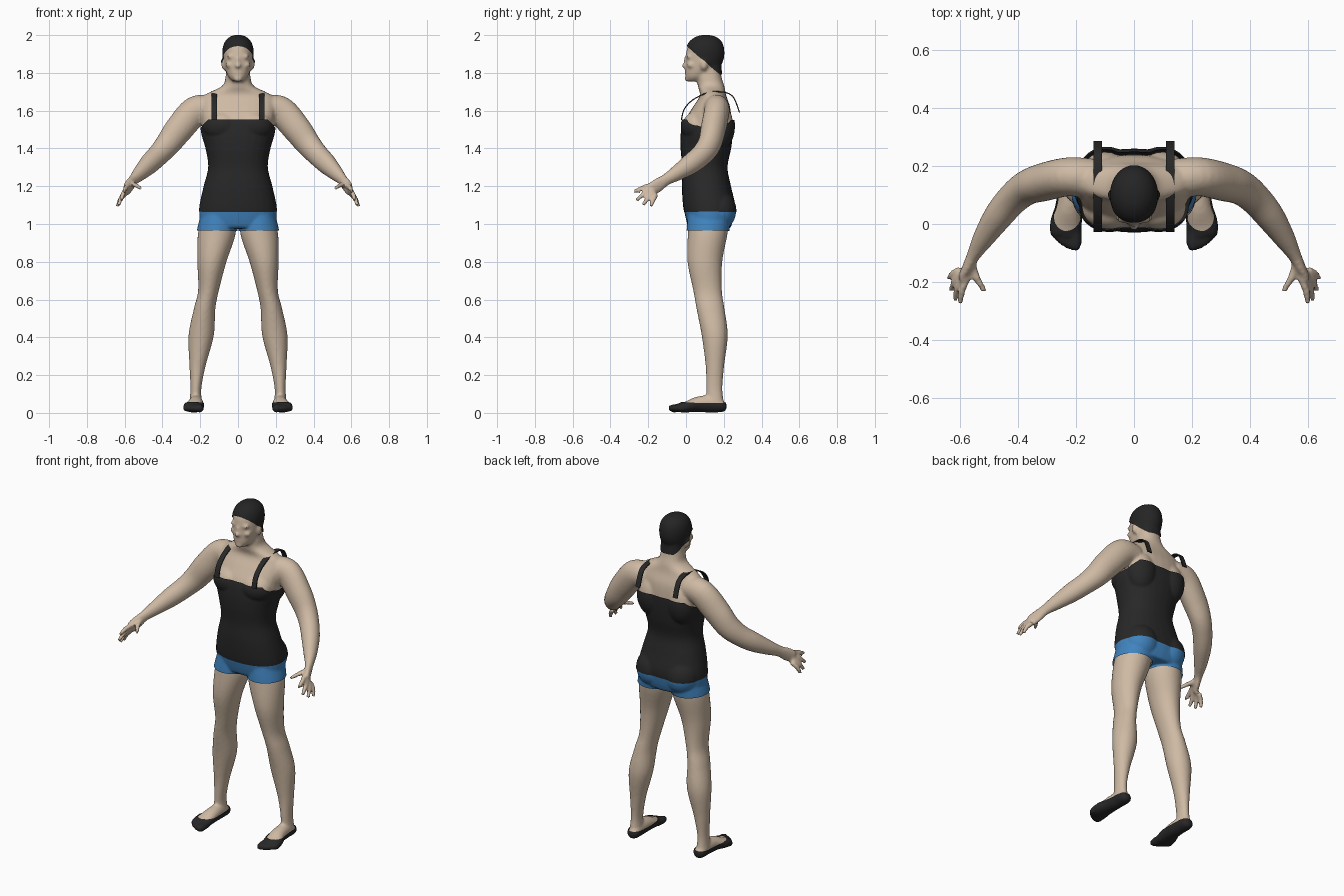
import bpy
import bmesh
import math
from mathutils import Vector, Matrix

default_cube = bpy.data.objects.get("Cube")
if default_cube:
    bpy.data.objects.remove(default_cube, do_unlink=True)


def make_material(name, rgb):
    material = bpy.data.materials.new(name)
    material.use_nodes = True
    material.diffuse_color = (*rgb, 1)
    material.node_tree.nodes["Principled BSDF"].inputs["Base Color"].default_value = (*rgb, 1)
    return material


SKIN = make_material("skin", (.62, .49, .37))
CLOTH = make_material("black cloth", (.021, .021, .021))
BLUE = make_material("blue cloth", (.052, .23, .52))
HAIR = make_material("black hair", (.018, .018, .018))


def smooth_rows(rows, steps=6):
    """Catmull-Rom interpolation of every component of the rows."""
    rows = [Vector(row) for row in rows]
    padded = [rows[0]] + rows + [rows[-1]]
    result = []
    for a, b, c, d in zip(padded, padded[1:], padded[2:], padded[3:]):
        for step in range(steps):
            t = step / steps
            result.append(b + (c - a) * (t / 2)
                          + (a * 2 - b * 5 + c * 4 - d) * (t * t / 2)
                          + (b * 3 - a - c * 3 + d) * (t ** 3 / 2))
    return result + [rows[-1]]


def loft(bm, rows, side=1, level=False, power=1.0, sides=28):
    """Closed tube through rows of (x, y, z, half width, half depth)."""
    rows = smooth_rows(rows)
    centres = [Vector((row[0] * side, row[1], row[2])) for row in rows]
    rings = []
    for i, (centre, row) in enumerate(zip(centres, rows)):
        across, depth = Vector((1, 0, 0)), Vector((0, 1, 0))
        if not level:
            tangent = centres[min(i + 1, len(rows) - 1)] - centres[max(i - 1, 0)]
            across = tangent.cross(Vector((0, 0, 1))).normalized()
            depth = across.cross(tangent).normalized()
        ring = []
        for k in range(sides):
            angle = math.tau * k / sides
            u, v = math.cos(angle), math.sin(angle)
            u = math.copysign(abs(u) ** power, u)
            v = math.copysign(abs(v) ** power, v)
            ring.append(bm.verts.new(centre + across * (u * row[3]) + depth * (v * row[4])))
        rings.append(ring)
    faces = [bm.faces.new(rings[0][::-1]), bm.faces.new(rings[-1])]
    for low, high in zip(rings, rings[1:]):
        for k in range(sides):
            n = (k + 1) % sides
            faces.append(bm.faces.new((low[k], low[n], high[n], high[k])))
    bmesh.ops.recalc_face_normals(bm, faces=faces)


def blob(bm, centre, radii):
    matrix = Matrix.Translation(centre) @ Matrix.Diagonal((*radii, 1))
    bmesh.ops.create_uvsphere(bm, u_segments=20, v_segments=14, radius=1, matrix=matrix)


def paired_blob(bm, centre, radii):
    for side in (1, -1):
        blob(bm, (centre[0] * side, centre[1], centre[2]), radii)


def add_object(name, bm, material):
    mesh = bpy.data.meshes.new(name)
    bm.to_mesh(mesh)
    bm.free()
    mesh.materials.append(material)
    obj = bpy.data.objects.new(name, mesh)
    bpy.context.collection.objects.link(obj)
    return obj


def finish(obj):
    """Apply the modifiers and shade smooth with crisp borders."""
    bpy.ops.object.select_all(action="DESELECT")
    obj.select_set(True)
    bpy.context.view_layer.objects.active = obj
    for modifier in list(obj.modifiers):
        bpy.ops.object.modifier_apply(modifier=modifier.name)
    bpy.ops.object.shade_smooth_by_angle(angle=math.radians(50))


bm = bmesh.new()

# Torso and neck
loft(bm, [(0, .125, .985, .185, .105), (0, .125, 1.03, .197, .118), (0, .122, 1.1, .194, .128),
          (0, .108, 1.2, .172, .12), (0, .1, 1.3, .148, .11), (0, .105, 1.4, .162, .124),
          (0, .11, 1.48, .185, .128), (0, .118, 1.55, .192, .122), (0, .135, 1.62, .2, .098),
          (0, .143, 1.68, .18, .07), (0, .133, 1.73, .085, .07), (0, .122, 1.78, .066, .066),
          (0, .12, 1.85, .06, .06)], level=True, power=.88)
paired_blob(bm, (.085, .055, 1.52), (.095, .074, .075))
paired_blob(bm, (.1, .18, 1.52), (.08, .07, .12))
paired_blob(bm, (.095, .168, 1.07), (.092, .09, .1))

# Head and face
loft(bm, [(0, .042, 1.755, .026, .034), (0, .058, 1.778, .05, .062), (0, .08, 1.82, .067, .085),
          (0, .095, 1.87, .075, .098), (0, .1, 1.92, .077, .097), (0, .103, 1.96, .066, .083),
          (0, .105, 1.985, .042, .053), (0, .105, 1.995, .015, .018)], level=True)
blob(bm, (0, -.004, 1.838), (.018, .019, .014))
blob(bm, (0, .002, 1.86), (.01, .014, .032))
blob(bm, (0, .008, 1.798), (.026, .014, .012))
blob(bm, (0, .012, 1.768), (.024, .02, .015))
paired_blob(bm, (.032, .014, 1.887), (.03, .014, .008))
paired_blob(bm, (.042, .026, 1.842), (.024, .02, .018))
paired_blob(bm, (.074, .095, 1.845), (.014, .02, .03))

ARM = [(.14, .155, 1.61, .07, .07), (.225, .163, 1.598, .067, .079), (.31, .145, 1.505, .066, .076),
       (.37, .125, 1.425, .06, .068), (.42, .085, 1.368, .055, .06), (.47, .025, 1.318, .05, .055),
       (.52, -.05, 1.268, .037, .041), (.552, -.105, 1.235, .024, .031),
       (.572, -.145, 1.208, .019, .037), (.592, -.183, 1.182, .015, .037)]
# Knuckle and fingertip of each finger, index to little, then the thumb
FINGERS = [((.576, -.185, 1.205), (.60, -.275, 1.17)), ((.588, -.182, 1.187), (.617, -.263, 1.125)),
           ((.596, -.172, 1.17), (.63, -.228, 1.1)), ((.6, -.158, 1.157), (.638, -.187, 1.092)),
           ((.56, -.135, 1.215), (.515, -.233, 1.19))]
LEG = [(.1, .125, 1.06, .085, .105), (.112, .115, .95, .1, .105), (.138, .1, .8, .077, .092),
       (.156, .114, .65, .055, .076), (.177, .13, .55, .057, .074), (.195, .152, .41, .067, .069),
       (.214, .153, .25, .043, .049), (.223, .15, .13, .029, .043), (.224, .155, .05, .034, .046)]
FOOT = [(.222, .21, .036, .014, .016), (.222, .19, .037, .032, .029), (.222, .13, .05, .036, .043),
        (.225, .06, .047, .042, .038), (.235, 0, .033, .051, .026), (.238, -.035, .028, .046, .02)]
TOES = [(.203, -.086, .017), (.225, -.08, .013), (.243, -.07, .013), (.26, -.056, .012), (.275, -.04, .012)]

# Arms, hands, legs and feet
for side in (1, -1):
    loft(bm, ARM, side)
    for base, tip in FINGERS:
        base, tip = Vector(base), Vector(tip)
        middle = base.lerp(tip, .5) + Vector((.006, 0, .004))
        loft(bm, [(*base, .014, .014), (*middle, .013, .013), (*tip, .01, .01)], side, sides=12)
    loft(bm, LEG, side, level=True)
    loft(bm, FOOT, side)
    for x, y, r in TOES:
        loft(bm, [(x, -.01, .027, r, r), (x, y + r, .024, r, r), (x, y, .02, r * .6, r * .6)], side, sides=12)

# Fuse the parts into one smooth skin
body = add_object("body", bm, SKIN)
fuse = body.modifiers.new("Fuse", "REMESH")
fuse.mode = "VOXEL"
fuse.voxel_size = .0085
soften = body.modifiers.new("Soften", "SMOOTH")
soften.factor = .5
soften.iterations = 3
finish(body)


def garment(name, material, gap, planes):
    """Layer over the part of the body that lies behind every plane."""
    cut = bmesh.new()
    cut.from_mesh(body.data)
    for point, normal in planes:
        geometry = cut.verts[:] + cut.edges[:] + cut.faces[:]
        bmesh.ops.bisect_plane(cut, geom=geometry, plane_co=point, plane_no=normal, clear_outer=True)
    obj = add_object(name, cut, material)
    lift = obj.modifiers.new("Lift", "DISPLACE")
    lift.strength = gap
    lift.mid_level = 0
    finish(obj)


UP, DOWN = (0, 0, 1), (0, 0, -1)
RIGHT, LEFT = (-1, 0, 0), (1, 0, 0)
trunk = [((.23, 0, 0), LEFT), ((-.23, 0, 0), RIGHT)]

# Clothing and hair
garment("shirt", CLOTH, .01, trunk + [((0, 0, 1.065), DOWN), ((0, 0, 1.55), UP),
                                      ((0, 0, 1.7), (1, 0, 1)), ((0, 0, 1.7), (-1, 0, 1))])
garment("shorts", BLUE, .008, trunk + [((0, 0, .965), DOWN), ((0, 0, 1.085), UP)])
garment("shoes", CLOTH, .005, [((0, 0, .052), UP)])
garment("hair", HAIR, .006, [((0, 0, 1.79), DOWN), ((0, 0, 1.948), (0, -.9, -1))])

# Shoulder straps
STRAP = [(-.025, 1.55), (-.008, 1.61), (.04, 1.66), (.115, 1.695), (.17, 1.7),
         (.22, 1.693), (.255, 1.665), (.283, 1.59)]
for side, name in ((1, "left_strap"), (-1, "right_strap")):
    bm = bmesh.new()
    edges = [[bm.verts.new((side * .125 + half, y, z)) for half in (-.015, .015)]
             for y, z in smooth_rows(STRAP, 4)]
    for (a, b), (c, d) in zip(edges, edges[1:]):
        bm.faces.new((a, b, d, c))
    strap = add_object(name, bm, CLOTH)
    solid = strap.modifiers.new("Thickness", "SOLIDIFY")
    solid.thickness = .006
    solid.offset = 0
    finish(strap)
